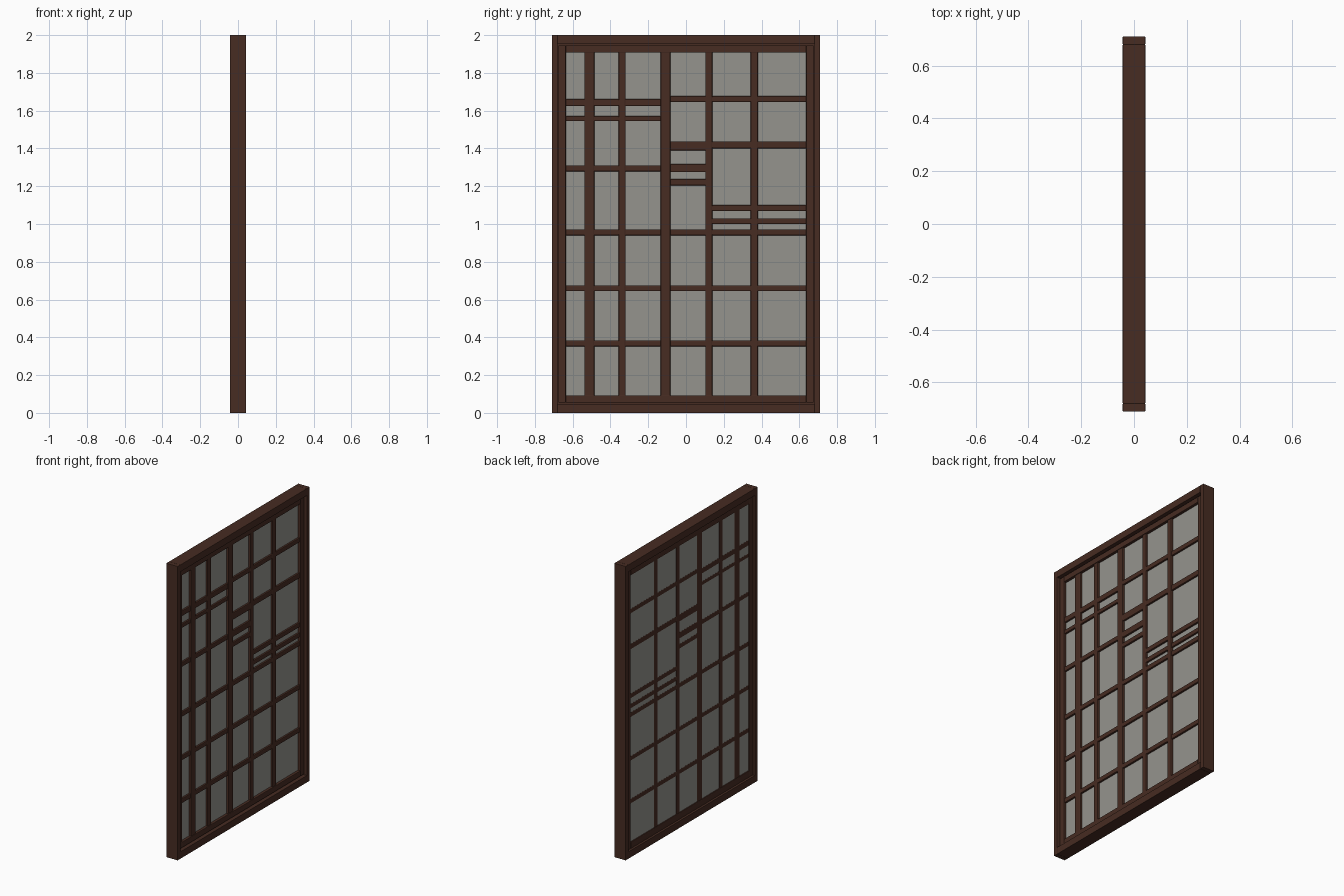
import bpy, bmesh

if "Cube" in bpy.data.objects:
    bpy.data.objects.remove(bpy.data.objects["Cube"])

def material(name, rgb):
    m = bpy.data.materials.new(name)
    m.diffuse_color = (*rgb, 1)
    m.use_nodes = True
    m.node_tree.nodes["Principled BSDF"].inputs["Base Color"].default_value = m.diffuse_color
    return m

wood = material("dark brown wood", (0.063, 0.025, 0.016))
paper = material("grey pane", (0.30, 0.295, 0.27))

def boxes(name, specs, mat, bevel=0):
    """One object from boxes given as (x0, x1, y0, y1, z0, z1)."""
    bm = bmesh.new()
    for x0, x1, y0, y1, z0, z1 in specs:
        vs = bmesh.ops.create_cube(bm, size=1)["verts"]
        for v in vs:
            v.co.x = x1 if v.co.x > 0 else x0
            v.co.y = y1 if v.co.y > 0 else y0
            v.co.z = z1 if v.co.z > 0 else z0
    me = bpy.data.meshes.new(name)
    bm.to_mesh(me)
    bm.free()
    me.materials.append(mat)
    ob = bpy.data.objects.new(name, me)
    bpy.context.collection.objects.link(ob)
    if bevel:
        b = ob.modifiers.new("soft edges", "BEVEL")
        b.width, b.segments = bevel, 2
    return ob

def ring(x0, x1, y, z0, z1, wy, wz):
    """Four boxes forming a rectangular border."""
    return [(x0, x1, -y, -y + wy, z0, z1), (x0, x1, y - wy, y, z0, z1),
            (x0, x1, -y + wy, y - wy, z0, z0 + wz),
            (x0, x1, -y + wy, y - wy, z1 - wz, z1)]

# Outer frame and the recessed inner lip
boxes("outer_frame", ring(-0.043, 0.043, 0.71, 0, 2, 0.03, 0.048), wood, 0.002)
boxes("inner_frame", ring(-0.030, 0.026, 0.676, 0.054, 1.946, 0.04, 0.039), wood, 0.004)
boxes("frame_groove", ring(-0.028, 0.012, 0.69, 0.04, 1.96, 0.03, 0.03), wood)

# Pane sheet behind the lattice
boxes("pane", [(-0.024, 0.008, -0.66, 0.66, 0.07, 1.93)], paper)

# Vertical bars
X0, X1 = -0.027, 0.022
uprights = [(-0.538, -0.485), (-0.357, -0.32), (-0.135, -0.082),
            (0.103, 0.14), (0.342, 0.38)]
boxes("vertical_bars", [(X0, X1, a, b, 0.08, 1.92) for a, b in uprights], wood, 0.005)

# Horizontal bars, grouped by the columns they cross
rows = [
    (-0.65, 0.65, [(0.352, 0.384), (0.644, 0.675), (0.94, 0.972)]),
    (-0.65, -0.11, [(1.279, 1.311), (1.544, 1.571), (1.624, 1.661)]),
    (-0.11, 0.12, [(1.205, 1.237), (1.274, 1.317), (1.39, 1.438)]),
    (-0.11, 0.65, [(1.645, 1.677)]),
    (0.12, 0.65, [(0.999, 1.03), (1.068, 1.10), (1.401, 1.438)]),
]
bars = [(X0 + 0.001, X1 - 0.002, y0, y1, a, b) for y0, y1, zs in rows for a, b in zs]
boxes("horizontal_bars", bars, wood, 0.005)
